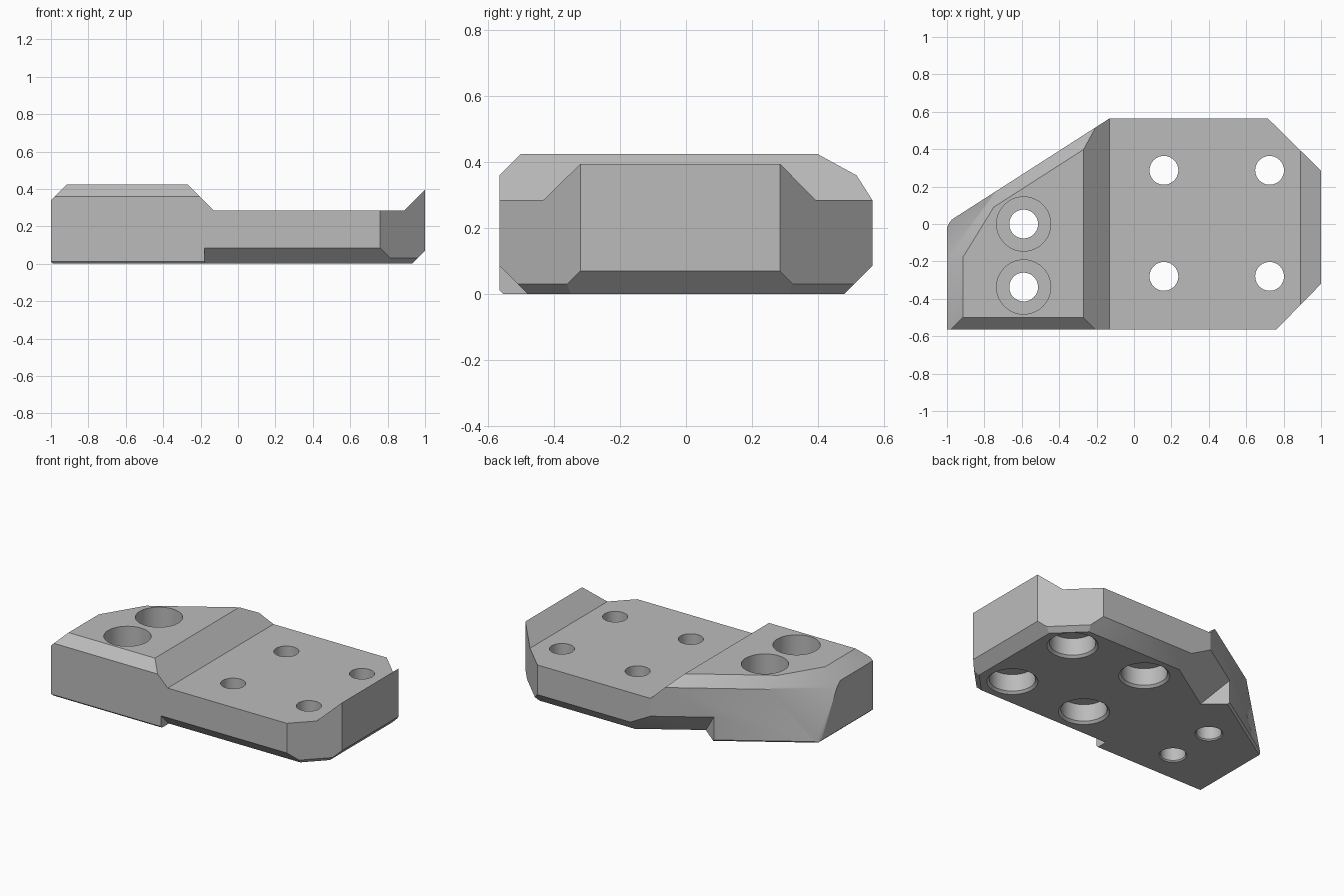
import bpy
import bmesh
import math
from mathutils import Vector

cube = bpy.data.objects.get("Cube")
if cube:
    bpy.data.objects.remove(cube, do_unlink=True)

grey = bpy.data.materials.new("plain_grey")
grey.use_nodes = True
grey.diffuse_color = (0.5, 0.5, 0.5, 1)
grey.node_tree.nodes["Principled BSDF"].inputs["Base Color"].default_value = (0.5, 0.5, 0.5, 1)


def make_object(name, bm):
    bmesh.ops.recalc_face_normals(bm, faces=bm.faces)
    mesh = bpy.data.meshes.new(name)
    bm.to_mesh(mesh)
    bm.free()
    mesh.materials.append(grey)
    obj = bpy.data.objects.new(name, mesh)
    bpy.context.collection.objects.link(obj)
    return obj


def prism(points, direction):
    """Extrude a flat polygon along a direction."""
    bm = bmesh.new()
    face = bm.faces.new([bm.verts.new(p) for p in points])
    extruded = bmesh.ops.extrude_face_region(bm, geom=[face])["geom"]
    verts = [v for v in extruded if isinstance(v, bmesh.types.BMVert)]
    bmesh.ops.translate(bm, verts=verts, vec=direction)
    bmesh.ops.recalc_face_normals(bm, faces=bm.faces)
    return bm


def slice_off(bm, point, normal):
    """Remove everything beyond a plane and cap the cut."""
    cut = bmesh.ops.bisect_plane(
        bm, geom=bm.verts[:] + bm.edges[:] + bm.faces[:], dist=1e-5,
        plane_co=point, plane_no=Vector(normal).normalized(), clear_outer=True)
    edges = [e for e in cut["geom_cut"] if isinstance(e, bmesh.types.BMEdge)]
    bmesh.ops.edgeloop_fill(bm, edges=edges)


def lathe(profile, x, y):
    bm = bmesh.new()
    verts = [bm.verts.new((x + r, y, z)) for r, z in profile]
    edges = [bm.edges.new(pair) for pair in zip(verts, verts[1:])]
    bmesh.ops.spin(bm, geom=verts + edges, cent=(x, y, 0), axis=(0, 0, 1),
                   angle=math.tau, steps=40)
    bmesh.ops.remove_doubles(bm, verts=bm.verts, dist=1e-4)
    return bm


# Plate body from its plan outline
outline = [(-1, -.565), (.76, -.565), (1, -.32), (1, .285),
           (.715, .565), (-.13, .565), (-.98, .02), (-1, -.02)]
body = prism([(x, y, 0) for x, y in outline], (0, 0, .425))

# Top chamfers of the raised block: left, front, diagonal back
wall = Vector((-.545, .85, 0)).normalized()
wall_point = Vector((-.13, .565, 0))
up = Vector((0, 0, 1))
slice_off(body, (-1, 0, .34), (-1, 0, 1))
slice_off(body, (0, -.565, .36), (0, -1, 1))
slice_off(body, wall_point + up * .36, wall + up)

# Sloping back corner of the raised block
slice_off(body, (-.75, .09, .425), (-.852, .524, .6))
a, b, c = Vector((-1, -.2, .34)), Vector((-.74, .174, .36)), Vector((-.99, 0, .012))
slope = (b - a).cross(c - a)
slice_off(body, a, slope if slope.x < 0 else -slope)

# Bottom chamfers
slice_off(body, (1, 0, .07), (1, 0, -1))
slice_off(body, (0, .565, .085), (0, 1, -1))
slice_off(body, (1, -.32, .03), (.714, -.7, -1))
slice_off(body, (1, .285, .03), (.7, .714, -1))
slice_off(body, (0, -.565, .012), (0, -1, -1))
slice_off(body, (-1, 0, .012), (-1, 0, -1))
slice_off(body, wall_point + up * .012, wall - up)
plate = make_object("mounting_plate", body)

# Sunken deck between the raised block and the end lip
deck = [(-.37, .525), (-.13, .285), (.89, .285), (1.13, .525)]
cutters = [make_object("deck_cutter", prism([(x, -.8, z) for x, z in deck], (0, 1.6, 0)))]

# Front undercut
undercut = [(-.42, -.06), (-.68, .2), (-.68, -.06)]
cutters.append(make_object(
    "front_undercut_cutter", prism([(-.18, y, z) for y, z in undercut], (1.5, 0, 0))))

# Back undercut along the diagonal wall, with a skewed end
start = Vector((-.458, .357, 0))
skew = Vector((-.138, .112, 0)) / .167
section = [(-.227, -.06), (.15, .317), (.15, -.06)]
along = Vector((wall.y, -wall.x, 0))
cutters.append(make_object(
    "back_undercut_cutter", prism([start + skew * s + up * z for s, z in section], along * 1.3)))

# Deck holes, counterbored from below
deck_hole = [(0, -.1), (.255, -.1), (.14, .015), (.14, .13), (.077, .13), (.077, .6), (0, .6)]
for x in (.16, .725):
    for y in (-.28, .287):
        cutters.append(make_object("deck_hole_cutter", lathe(deck_hole, x, y)))

# Block holes, counterbored from above
block_hole = [(0, -.1), (.185, -.1), (.077, .008), (.077, .2), (.145, .2), (.145, .6), (0, .6)]
for y in (0, -.337):
    cutters.append(make_object("block_hole_cutter", lathe(block_hole, -.59, y)))

# Apply the cuts
bpy.ops.object.select_all(action='DESELECT')
bpy.context.view_layer.objects.active = plate
plate.select_set(True)
for cutter in cutters:
    cutter.hide_render = True
    mod = plate.modifiers.new("cut", 'BOOLEAN')
    mod.operation = 'DIFFERENCE'
    mod.solver = 'EXACT'
    mod.object = cutter
    bpy.ops.object.modifier_apply(modifier=mod.name)
    bpy.data.objects.remove(cutter, do_unlink=True)

bpy.ops.object.shade_smooth_by_angle(angle=math.radians(30))
